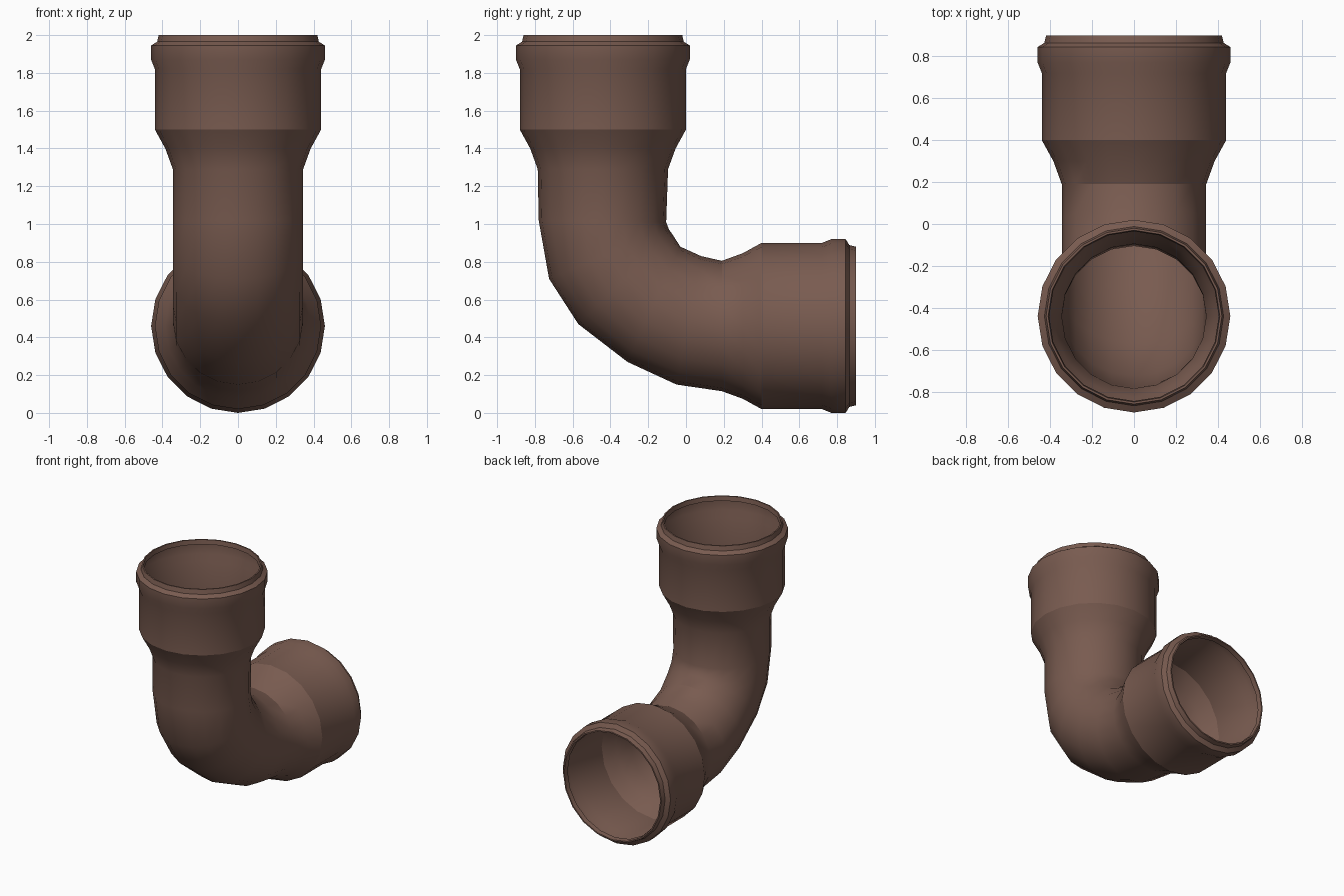
import bpy, bmesh, math
from mathutils import Vector

if "Cube" in bpy.data.objects:
    bpy.data.objects.remove(bpy.data.objects["Cube"])

SIDES = 20
AXIS_Y, AXIS_Z = -0.44, 0.46      # axis of the upright and of the level socket

# socket profile: distance from the open end, radius (starts with the turned-in lip)
SOCKET = [(0.035, 0.405), (0.0, 0.41), (0.0, 0.42), (0.035, 0.428), (0.055, 0.46), (0.13, 0.46),
          (0.18, 0.44), (0.5, 0.44), (0.6, 0.385), (0.71, 0.345)]

# bend stations: outer (y, z) and inner (y, z) points of each ring
BEND = [((-0.78, 1.02), (-0.105, 1.01)),
        ((-0.725, 0.71), (-0.09, 0.97)),
        ((-0.57, 0.47), (-0.075, 0.95)),
        ((-0.31, 0.27), (-0.03, 0.88)),
        ((-0.05, 0.15), (0.08, 0.83))]

bm = bmesh.new()


def ring(y, z, u, r):
    """Circle round (y, z); u spans the ring in the yz plane, r along x."""
    c = Vector((0, y, z))
    return [bm.verts.new(c + u * math.cos(a) + Vector((r * math.sin(a), 0, 0)))
            for a in (2 * math.pi * k / SIDES for k in range(SIDES))]


# upright socket, bend, level socket
rings = [ring(AXIS_Y, 2.0 - d, Vector((0, r, 0)), r) for d, r in SOCKET]
for (oy, oz), (iy, iz) in BEND:
    u = Vector((0, iy - oy, iz - oz)) / 2
    rings.append(ring((oy + iy) / 2, (oz + iz) / 2, u, 0.345))
rings += [ring(0.9 - d, AXIS_Z, Vector((0, 0, r)), r) for d, r in reversed(SOCKET)]

for a, b in zip(rings, rings[1:]):
    for j in range(SIDES):
        k = (j + 1) % SIDES
        bm.faces.new((a[j], a[k], b[k], b[j]))

mesh = bpy.data.meshes.new("pipe_elbow")
bm.to_mesh(mesh)
bm.free()
pipe = bpy.data.objects.new("pipe_elbow", mesh)
bpy.context.collection.objects.link(pipe)

# brown plastic
mat = bpy.data.materials.new("brown_plastic")
mat.diffuse_color = (0.19, 0.105, 0.08, 1)
mat.use_nodes = True
mat.node_tree.nodes["Principled BSDF"].inputs["Base Color"].default_value = mat.diffuse_color
mesh.materials.append(mat)

bpy.context.view_layer.objects.active = pipe
pipe.select_set(True)
bpy.ops.object.shade_smooth_by_angle(angle=math.radians(27))
